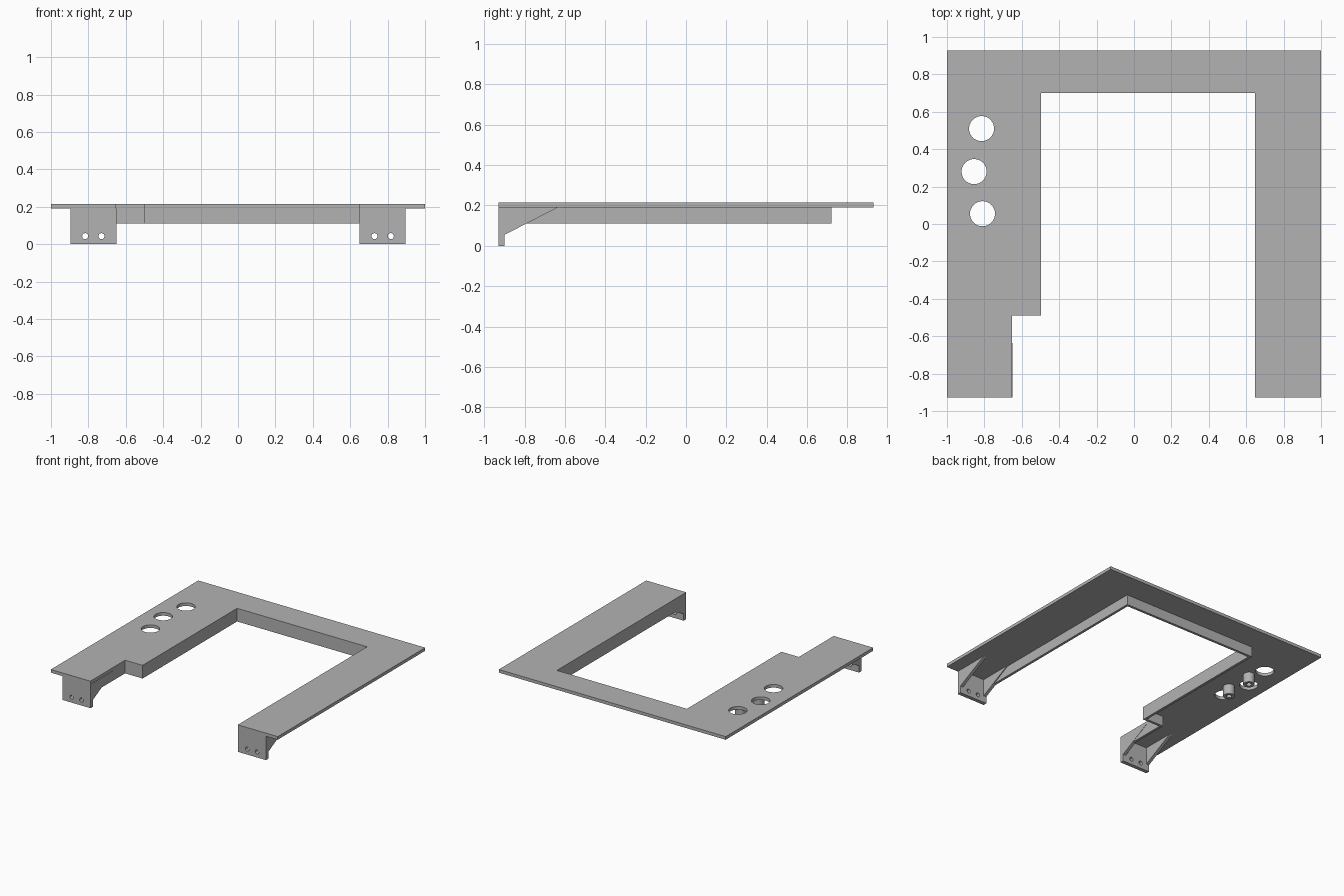
import bpy, bmesh, math
from mathutils import Matrix, Vector

old = bpy.data.objects.get("Cube")
if old:
    bpy.data.objects.remove(old, do_unlink=True)

gray = bpy.data.materials.new("plain gray")
gray.use_nodes = True
COLOR = (0.45, 0.45, 0.45, 1)
gray.diffuse_color = COLOR
gray.node_tree.nodes["Principled BSDF"].inputs["Base Color"].default_value = COLOR

BOTTOM, TOP, LIP_Z = 0.19, 0.215, 0.11
FRONT, BACK, WALL = -0.928, 0.928, 0.02


def add_object(name, bm):
    bmesh.ops.recalc_face_normals(bm, faces=bm.faces)
    mesh = bpy.data.meshes.new(name)
    bm.to_mesh(mesh)
    bm.free()
    mesh.materials.append(gray)
    obj = bpy.data.objects.new(name, mesh)
    bpy.context.collection.objects.link(obj)
    return obj


def extrude(name, points, offset):
    """Solid made by pushing a flat outline along an offset."""
    bm = bmesh.new()
    face = bm.faces.new([bm.verts.new(p) for p in points])
    new = bmesh.ops.extrude_face_region(bm, geom=[face])["geom"]
    verts = [v for v in new if isinstance(v, bmesh.types.BMVert)]
    bmesh.ops.translate(bm, verts=verts, vec=Vector(offset))
    return add_object(name, bm)


def cylinder(name, center, radius, depth, along_y=False):
    bm = bmesh.new()
    turn = Matrix.Rotation(math.pi / 2, 4, "X") if along_y else Matrix()
    bmesh.ops.create_cone(bm, cap_ends=True, segments=48, radius1=radius,
                          radius2=radius, depth=depth,
                          matrix=Matrix.Translation(center) @ turn)
    return add_object(name, bm)


def smooth(obj):
    for f in obj.data.polygons:
        f.use_smooth = True
    obj.data.set_sharp_from_angle(angle=math.radians(30))


def cut(obj, cutters):
    """Subtract the cutters and discard them."""
    for c in cutters:
        c.hide_render = True
        mod = obj.modifiers.new("hole", "BOOLEAN")
        mod.operation, mod.solver, mod.object = "DIFFERENCE", "EXACT", c
    bpy.context.view_layer.update()
    graph = bpy.context.evaluated_depsgraph_get()
    mesh = bpy.data.meshes.new_from_object(obj.evaluated_get(graph))
    obj.modifiers.clear()
    obj.data = mesh
    for c in cutters:
        bpy.data.objects.remove(c, do_unlink=True)
    smooth(obj)


# Top plate: a U outline with a stepped right arm
inner = [(0.648, FRONT), (0.648, 0.70), (-0.498, 0.70),
         (-0.498, -0.49), (-0.652, -0.49), (-0.652, FRONT)]
outline = inner + [(-1, FRONT), (-1, BACK), (1, BACK), (1, FRONT)]
plate = extrude("top_plate", [(x, y, BOTTOM) for x, y in outline],
                (0, 0, TOP - BOTTOM))
cut(plate, [cylinder("round_cutter", (x, y, TOP), 0.067, 0.2)
            for x, y in [(-0.815, 0.51), (-0.855, 0.28), (-0.81, 0.055)]])

# Lip hanging under the inner edge
outer = [(x + math.copysign(WALL, x), y + (0 if y == FRONT else WALL))
         for x, y in inner]
extrude("inner_lip", [(x, y, LIP_Z) for x, y in inner + outer[::-1]],
        (0, 0, BOTTOM - LIP_Z))

# Front mounting brackets, each with two gussets
for side, sign in (("left", 1), ("right", -1)):
    near, far = 0.65 * sign, 0.896 * sign
    bracket = extrude(f"{side}_bracket",
                      [(near, FRONT, 0), (far, FRONT, 0),
                       (far, FRONT, BOTTOM), (near, FRONT, BOTTOM)],
                      (0, 0.03, 0))
    cut(bracket, [cylinder("screw_cutter", (x * sign, FRONT, 0.043), 0.016, 0.2, True)
                  for x in (0.73, 0.817)])
    for name, x, width in (("inner", near, 0.025), ("outer", far, -0.025)):
        extrude(f"{side}_{name}_gusset",
                [(x, FRONT + 0.03, 0.055), (x, -0.635, BOTTOM),
                 (x, FRONT + 0.03, BOTTOM)], (width * sign, 0, 0))

# Hollow screw posts beneath the plate
for number, y in enumerate((0.17, 0.395), 1):
    post = cylinder(f"screw_post_{number}", (-0.76, y, 0.15), 0.042, 0.08)
    cut(post, [cylinder("post_cutter", (-0.76, y, 0.13), 0.02, 0.1)])
